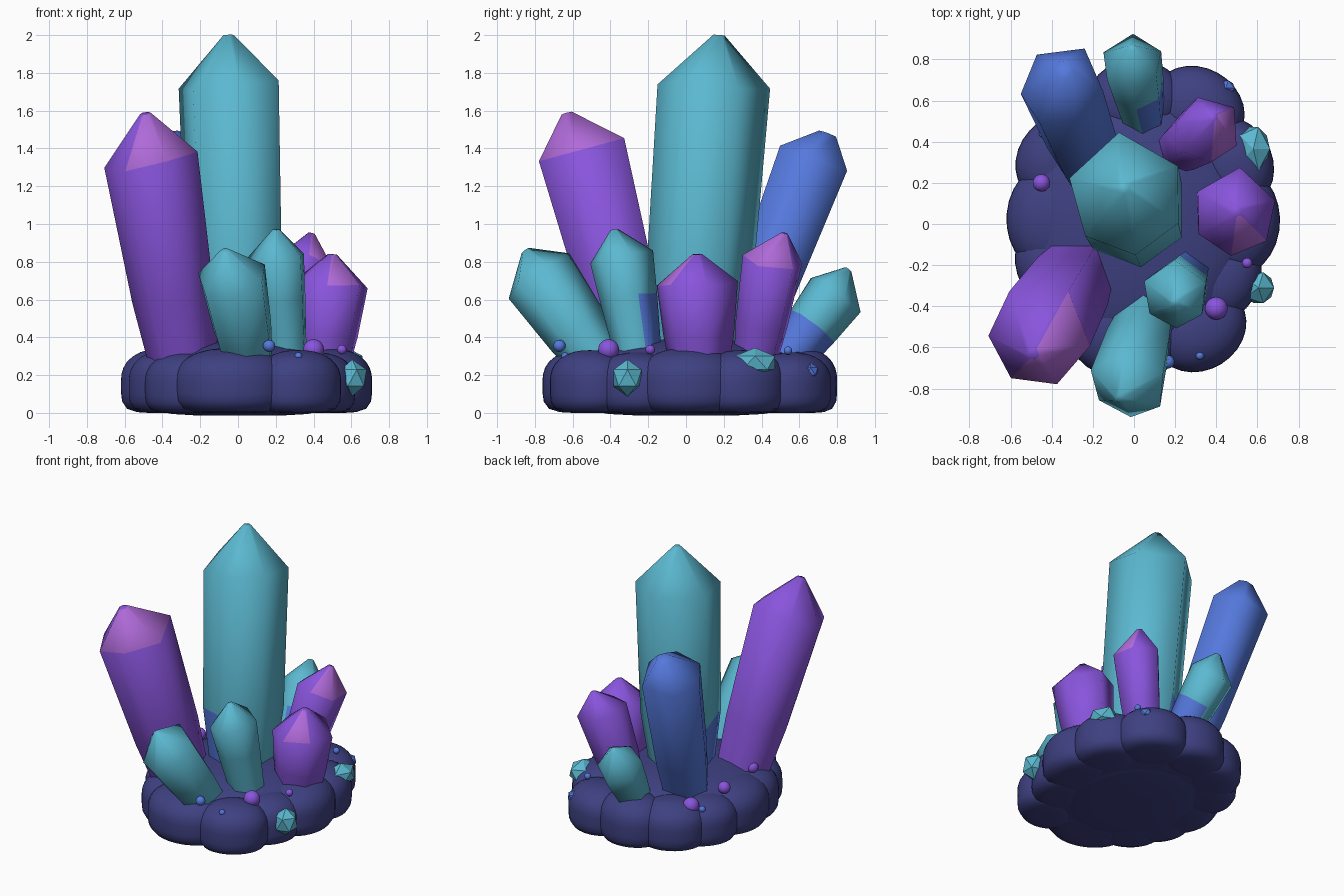
import bpy, bmesh, math
from mathutils import Vector

if "Cube" in bpy.data.objects:
    bpy.data.objects.remove(bpy.data.objects["Cube"])


def material(name, rgb):
    m = bpy.data.materials.new(name)
    m.use_nodes = True
    m.diffuse_color = (*rgb, 1)
    m.node_tree.nodes["Principled BSDF"].inputs["Base Color"].default_value = (*rgb, 1)
    return m


NAVY = material("navy rock", (0.048, 0.052, 0.22))
TEAL = material("teal crystal", (0.105, 0.48, 0.63))
PURPLE = material("purple crystal", (0.25, 0.09, 0.72))
PINK = material("pink tip", (0.43, 0.145, 0.69))
BLUE = material("blue crystal", (0.09, 0.19, 0.72))


def finish(bm, name, mats):
    bmesh.ops.recalc_face_normals(bm, faces=bm.faces)
    me = bpy.data.meshes.new(name)
    bm.to_mesh(me)
    bm.free()
    for m in mats:
        me.materials.append(m)
    ob = bpy.data.objects.new(name, me)
    bpy.context.collection.objects.link(ob)


def crystal(name, base, shoulder, tip, radius, mat, spin=90, blunt=0.12, bend=0.3,
            waist=0.87, accent=None, toward=(0, 0, 0), reach=0.3, at="tip"):
    """Six-sided shaft that widens to a shoulder and closes in a blunt point."""
    base, shoulder, tip = Vector(base), Vector(shoulder), Vector(tip)
    axis = (shoulder - base).normalized()
    turn = Vector((0, 0, 1)).rotation_difference(axis)
    stations = [(base - axis * 0.06, 0.72), (base.lerp(shoulder, bend), waist),
                (shoulder, 1), (tip, blunt)]
    bm = bmesh.new()
    rings = []
    for i, (centre, scale) in enumerate(stations):
        ring = []
        for k in range(6):
            a = math.radians(spin + 60 * k + 9 * math.sin(k))
            r = radius * scale * (1 + 0.03 * math.cos(2 * k))
            lift = 0.08 * radius * math.sin(1.7 * k + 1) if i == 2 else 0
            p = turn @ Vector((math.cos(a) * r, math.sin(a) * r, lift))
            ring.append(bm.verts.new(centre + p))
        rings.append(ring)
    bm.faces.new(rings[0])
    bm.faces.new(rings[-1]).smooth = True
    bands = []
    for i in range(len(rings) - 1):
        for k in range(6):
            n = (k + 1) % 6
            f = bm.faces.new((rings[i][k], rings[i][n], rings[i + 1][n], rings[i + 1][k]))
            f.smooth = True
            bands.append((i, f))
    # accent colour on the tip or foot faces that look the chosen way
    bmesh.ops.recalc_face_normals(bm, faces=bm.faces)
    toward = Vector(toward)
    for i, f in bands:
        wanted = i == 2 if at == "tip" else i == 0
        if accent and wanted and f.normal.dot(toward) >= reach * toward.length:
            f.material_index = 1
    finish(bm, name, [mat] + ([accent] if accent else []))


def pebble(name, centre, size, mat, top=2, bottom=2, yaw=0):
    """Rounded body; higher powers square the sides and flatten that half."""
    bm = bmesh.new()
    bmesh.ops.create_uvsphere(bm, u_segments=28, v_segments=16, radius=1)
    for v in bm.verts:
        power = top if v.co.z > 0 else bottom
        rho = math.hypot(v.co.x, v.co.y)
        v.co /= (rho ** power + abs(v.co.z) ** power) ** (1 / power)
        x, y, z = (s * q for s, q in zip(size, v.co))
        c, s = math.cos(yaw), math.sin(yaw)
        v.co = Vector(centre) + Vector((x * c - y * s, x * s + y * c, z))
    for f in bm.faces:
        f.smooth = True
    finish(bm, name, [mat])


def gem(name, centre, size, mat):
    bm = bmesh.new()
    bmesh.ops.create_icosphere(bm, subdivisions=1, radius=1)
    for v in bm.verts:
        v.co = Vector(c + s * q for c, s, q in zip(centre, size, v.co))
    finish(bm, name, [mat])


# Rock base: central mound on a flat floor, ringed by broad lobes
pebble("rock_mound", (0.01, 0, 0.19), (0.56, 0.64, 0.205), NAVY, 2.3, 4)
pebble("rock_floor", (0.03, 0.02, 0.12), (0.6, 0.68, 0.12), NAVY, 3, 6)
lobes = [(0.31, 0.56, 0.2), (0.47, 0.3, 0.2), (0.47, 0.02, 0.24), (0.41, -0.26, 0.2),
         (0.32, -0.51, 0.2), (-0.03, -0.5, 0.26), (-0.28, -0.38, 0.19),
         (-0.37, -0.2, 0.2), (-0.38, 0.03, 0.24), (-0.36, 0.32, 0.2),
         (-0.24, 0.5, 0.2), (0.01, 0.6, 0.2)]
for i, (x, y, r) in enumerate(lobes):
    h = 0.16 + 0.006 * (i % 3)
    pebble(f"rock_lobe_{i + 1}", (x, y, h), (r, r * 1.18, h), NAVY, 2.3, 5, math.atan2(y, x))

# Large crystals
crystal("main_crystal", (0.005, 0.04, 0.3), (-0.036, 0.146, 1.72), (-0.05, 0.175, 2.0), 0.292,
        TEAL, spin=97, waist=0.95, blunt=0.1, accent=BLUE, toward=(-1, 0, 0), at="foot")
crystal("tall_purple_crystal", (-0.29, -0.26, 0.3), (-0.46, -0.535, 1.36), (-0.49, -0.63, 1.585),
        0.26, PURPLE, spin=56, accent=PINK, toward=(0.6, -0.8, 0), reach=0.25)
crystal("tall_blue_crystal", (-0.2, 0.28, 0.3), (-0.35, 0.67, 1.32), (-0.34, 0.75, 1.475),
        0.21, BLUE, spin=60, blunt=0.25)

# Small crystals around the rim
crystal("front_teal_crystal", (0.05, -0.48, 0.3), (-0.03, -0.775, 0.72), (-0.07, -0.85, 0.86),
        0.195, TEAL)
crystal("near_teal_crystal", (0.25, -0.26, 0.35), (0.2, -0.34, 0.82), (0.2, -0.38, 0.97),
        0.165, TEAL, bend=0.55, waist=0.9, accent=BLUE, toward=(-0.3, 0.95, 0), at="foot")
crystal("side_purple_crystal", (0.45, 0.07, 0.3), (0.49, 0.06, 0.68), (0.5, 0.06, 0.84),
        0.21, PURPLE, spin=84, accent=PINK, toward=(0.4, -0.92, 0), reach=0.45)
crystal("rear_purple_crystal", (0.24, 0.38, 0.33), (0.36, 0.46, 0.8), (0.39, 0.52, 0.95),
        0.165, PURPLE, spin=40, accent=PINK, toward=(0.64, -0.77, 0), reach=0.45)
crystal("back_teal_crystal", (0.04, 0.55, 0.3), (-0.01, 0.79, 0.62), (-0.01, 0.86, 0.76),
        0.155, TEAL, bend=0.5, waist=0.9, accent=BLUE, toward=(1, 0, 0), at="foot")

# Gem chips set into the rock
gem("front_gem", (0.605, -0.31, 0.185), (0.085, 0.088, 0.098), TEAL)
gem("rear_gem", (0.58, 0.365, 0.265), (0.09, 0.125, 0.08), TEAL)
gem("blue_gem", (0.445, 0.66, 0.22), (0.05, 0.045, 0.045), BLUE)

# Bead-like nodules
beads = [(-0.45, 0.2, 0.35, 0.042, PURPLE), (-0.42, -0.17, 0.35, 0.04, PURPLE),
         (-0.37, 0.47, 0.3, 0.055, PURPLE), (0.4, -0.41, 0.335, 0.055, PURPLE),
         (0.55, -0.19, 0.335, 0.025, PURPLE), (0.165, -0.67, 0.355, 0.032, BLUE),
         (0.32, -0.64, 0.3, 0.02, BLUE), (0.42, 0.54, 0.33, 0.022, BLUE),
         (-0.44, 0.44, 0.28, 0.022, BLUE)]
for i, (x, y, z, r, mat) in enumerate(beads):
    pebble(f"bead_{i + 1}", (x, y, z), (r, r, r), mat)
